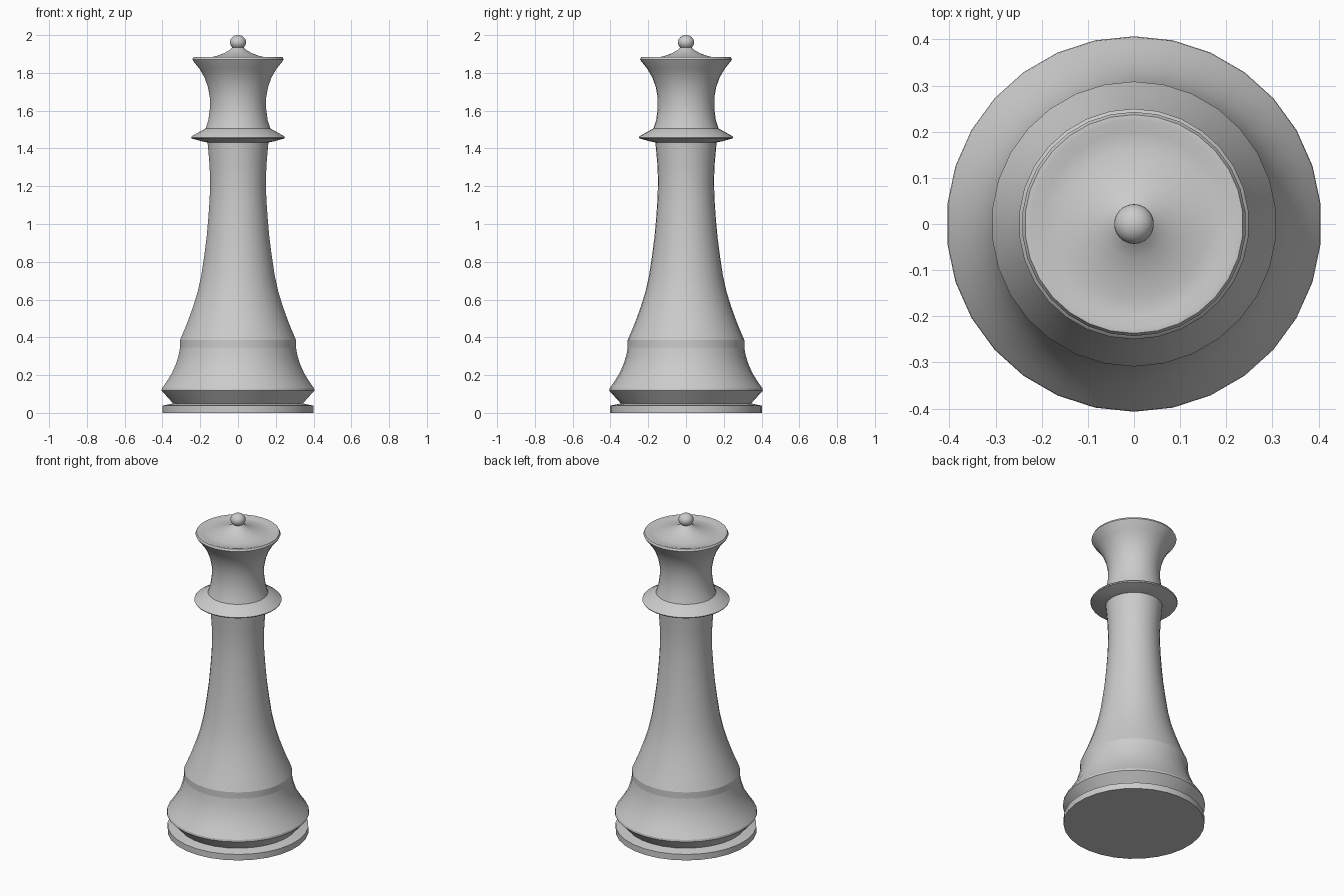
import bpy, bmesh, math

if "Cube" in bpy.data.objects:
    bpy.data.objects.remove(bpy.data.objects["Cube"])

SIDES = 30  # a corner points along +y


def lathe(name, profile, angle=25):
    """Spin (radius, height) points, listed bottom to top, around z."""
    bm = bmesh.new()
    rings = []
    for r, z in profile:
        if r == 0:
            rings.append([bm.verts.new((0, 0, z))] * SIDES)
            continue
        rings.append([bm.verts.new((r * math.cos(math.pi / 2 + math.tau * i / SIDES),
                                    r * math.sin(math.pi / 2 + math.tau * i / SIDES), z))
                      for i in range(SIDES)])
    for low, high in zip(rings, rings[1:]):
        for i in range(SIDES):
            j = (i + 1) % SIDES
            quad = [low[i], low[j], high[j], high[i]]
            bm.faces.new(list(dict.fromkeys(quad)))
    mesh = bpy.data.meshes.new(name)
    bm.to_mesh(mesh)
    bm.free()
    obj = bpy.data.objects.new(name, mesh)
    bpy.context.collection.objects.link(obj)
    bpy.ops.object.select_all(action='DESELECT')
    obj.select_set(True)
    bpy.context.view_layer.objects.active = obj
    bpy.ops.object.shade_smooth_by_angle(angle=math.radians(angle))
    return obj


# Flat foot with the undercut groove above it
lathe("foot", [(0, 0), (0.403, 0), (0.403, 0.038), (0.345, 0.05)])

# Flared base and the narrow band over it
lathe("base", [(0.345, 0.05), (0.407, 0.118), (0.405, 0.13), (0.38, 0.165),
               (0.352, 0.21), (0.33, 0.26), (0.316, 0.305), (0.309, 0.345)])
lathe("band", [(0.309, 0.345), (0.309, 0.385)])

# Tapering stem
lathe("stem", [(0.309, 0.385), (0.273, 0.47), (0.24, 0.56), (0.215, 0.64),
               (0.195, 0.73), (0.18, 0.83), (0.167, 0.93), (0.158, 1.03),
               (0.151, 1.13), (0.148, 1.23), (0.152, 1.32), (0.162, 1.432)])

# Thin collar
lathe("collar", [(0.162, 1.432), (0.19, 1.437), (0.247, 1.453), (0.25, 1.459),
                 (0.244, 1.466), (0.172, 1.506)])

# Flared crown with a shallow dished top rising to a point
lathe("crown", [(0.172, 1.506), (0.158, 1.55), (0.15, 1.61), (0.15, 1.67),
                (0.16, 1.725), (0.178, 1.775), (0.204, 1.82), (0.236, 1.86),
                (0.243, 1.872), (0.237, 1.884), (0.225, 1.885), (0.2, 1.877),
                (0.16, 1.88), (0.115, 1.889), (0.075, 1.904), (0.045, 1.92),
                (0.028, 1.936)], 35)

# Ball finial
bpy.ops.mesh.primitive_uv_sphere_add(segments=SIDES, ring_count=16, radius=0.043,
                                     location=(0, 0, 1.962))
ball = bpy.context.object
ball.name = "finial"
ball.scale.z = 0.038 / 0.043
bpy.ops.object.shade_smooth()
